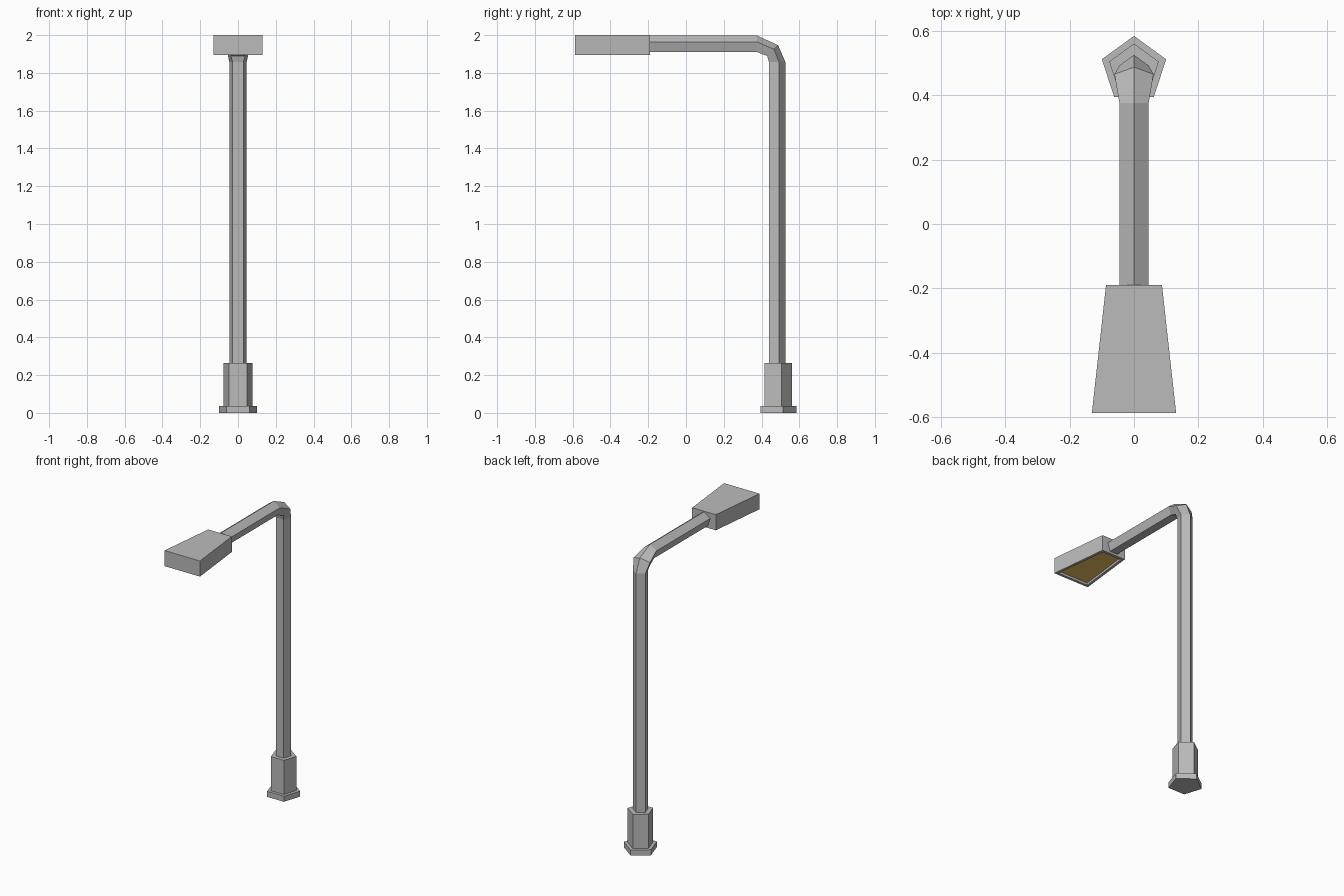
import bpy, bmesh, math

if "Cube" in bpy.data.objects:
    bpy.data.objects.remove(bpy.data.objects["Cube"])

POLE_Y = 0.478


def finish(name, bm):
    bmesh.ops.recalc_face_normals(bm, faces=bm.faces)
    mesh = bpy.data.meshes.new(name)
    bm.to_mesh(mesh)
    bm.free()
    obj = bpy.data.objects.new(name, mesh)
    bpy.context.collection.objects.link(obj)
    return obj


def pentagon_sweep(name, rings):
    """Loft pentagons; ring = (y, z, tilt in degrees, radius, sideways radius)."""
    bm = bmesh.new()
    loops = []
    for y, z, tilt, r, rx in rings:
        t = math.radians(tilt)
        loop = []
        for i in range(5):
            a = math.tau * i / 5
            v = r * math.cos(a)
            loop.append(bm.verts.new((rx * math.sin(a), y + v * math.cos(t), z + v * math.sin(t))))
        loops.append(loop)
    for a, b in zip(loops, loops[1:]):
        for i in range(5):
            j = (i + 1) % 5
            bm.faces.new((a[i], a[j], b[j], b[i]))
    bm.faces.new(loops[0])
    bm.faces.new(loops[-1])
    return finish(name, bm)


# Foot plate and sleeve
pentagon_sweep("foot_plate", [(0.48, z, 0, 0.105, 0.105) for z in (0, 0.037)])
pentagon_sweep("base_sleeve", [(0.48, z, 0, 0.081, 0.081) for z in (0.037, 0.265)])

# Pole with bent arm: upright, flared elbow, horizontal run
R = 0.048
pentagon_sweep("pole_arm", [
    (POLE_Y, 0.265, 0, R, R),
    (POLE_Y, 1.857, 0, R, R),
    (0.456, 1.915, 45, 0.045, 0.064),
    (0.377, 1.949, 90, R, R),
    (-0.195, 1.949, 90, R, R),
])

# Lamp head: tapered box with a recessed underside
bm = bmesh.new()
outline = [(-0.131, -0.588), (0.131, -0.588), (0.087, -0.19), (-0.087, -0.19)]
panel = bm.faces.new([bm.verts.new((x, y, 1.896)) for x, y in reversed(outline)])
top = [bm.verts.new((x, y, 2.0)) for x, y in outline]
bottom = list(reversed(panel.verts[:]))
bm.faces.new(top)
for i in range(4):
    j = (i + 1) % 4
    bm.faces.new((bottom[i], bottom[j], top[j], top[i]))
bmesh.ops.recalc_face_normals(bm, faces=bm.faces)
bmesh.ops.inset_region(bm, faces=[panel], thickness=0.025)
bmesh.ops.inset_region(bm, faces=[panel], thickness=0.0005, depth=-0.015)
panel.material_index = 1
head = finish("lamp_head", bm)

# Grey housing slot and amber light panel
grey = bpy.data.materials.new("housing_grey")
grey.diffuse_color = (0.5, 0.5, 0.5, 1)
grey.use_nodes = True
grey.node_tree.nodes["Principled BSDF"].inputs["Base Color"].default_value = grey.diffuse_color
amber = bpy.data.materials.new("amber_light")
amber.diffuse_color = (0.85, 0.55, 0.12, 1)
amber.use_nodes = True
amber.node_tree.nodes["Principled BSDF"].inputs["Base Color"].default_value = amber.diffuse_color
head.data.materials.append(grey)
head.data.materials.append(amber)
for name in ("foot_plate", "base_sleeve", "pole_arm"):
    bpy.data.objects[name].data.materials.append(grey)
